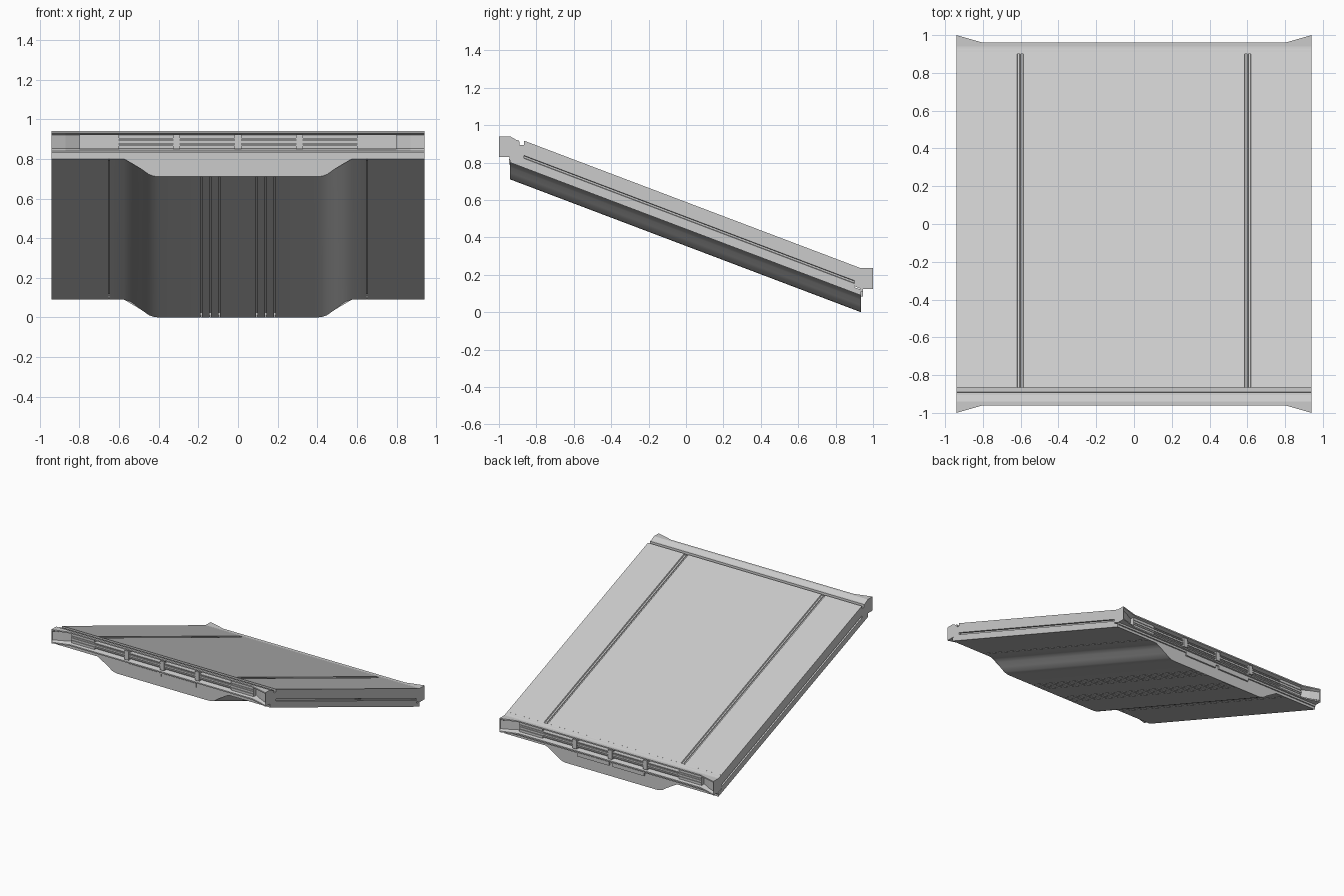
import bpy, bmesh

if "Cube" in bpy.data.objects:
    bpy.data.objects.remove(bpy.data.objects["Cube"])

SLOPE = 0.71 / 1.875


def make(name, rings, smooth=False):
    """Skin a list of closed rings and cap both ends."""
    bm = bmesh.new()
    rows = [[bm.verts.new(p) for p in r] for r in rings]
    n = len(rows[0])
    for a, b in zip(rows, rows[1:]):
        for i in range(n):
            j = (i + 1) % n
            bm.faces.new((a[i], a[j], b[j], b[i]))
    ends = [bm.faces.new(rows[0]), bm.faces.new(rows[-1][::-1])]
    bmesh.ops.triangulate(bm, faces=ends)
    bmesh.ops.recalc_face_normals(bm, faces=bm.faces[:])
    me = bpy.data.meshes.new(name)
    bm.to_mesh(me)
    bm.free()
    ob = bpy.data.objects.new(name, me)
    bpy.context.collection.objects.link(ob)
    if smooth:
        bpy.context.view_layer.objects.active = ob
        ob.select_set(True)
        bpy.ops.object.shade_smooth_by_angle(angle=0.5)
        ob.select_set(False)
    return ob


def sloped(name, half, y0, y1, smooth=False):
    """Mirror a half section in x and run it down the slope."""
    prof = half + [(-x, z) for x, z in reversed(half)]
    rings = [[(x, y, z + 0.71 - SLOPE * (y + 0.94)) for x, z in prof] for y in (y0, y1)]
    return make(name, rings, smooth)


def box(name, x0, x1, y0, y1, z0, z1):
    y0, y1 = min(y0, y1), max(y0, y1)
    return make(name, [[(x, y0, z0), (x, y1, z0), (x, y1, z1), (x, y0, z1)] for x in (x0, x1)])


def slot(x, z, w=0.003, d=0.025):
    return [(x - w, z), (x - w, z + d), (x + w, z + d), (x + w, z)]


# underside hull with swollen belly and panel slots
hull = []
for sx in (0.095, 0.14, 0.185):
    hull += slot(sx, 0)
hull += [(0.40, 0), (0.425, 0.003), (0.45, 0.012), (0.485, 0.037),
         (0.52, 0.065), (0.545, 0.081), (0.575, 0.09)]
hull += slot(0.65, 0.09) + [(0.94, 0.09), (0.94, 0.12)]
sloped("lower_hull", hull, -0.94, 0.935, True)

# deck slab with side grooves and two channels on top
deck = [(0.94, 0.12), (0.94, 0.14), (0.93, 0.143), (0.93, 0.153), (0.94, 0.156), (0.94, 0.235),
        (0.62, 0.235), (0.617, 0.225), (0.606, 0.225), (0.604, 0.231), (0.600, 0.231),
        (0.598, 0.225), (0.588, 0.225), (0.585, 0.235)]
sloped("deck_slab", deck, -0.865, 0.90)


def end_cap(label, s, dz, inner):
    """Flared coupling frame with slats; s is the side it faces."""
    rings = []
    for x, lip, web in ((-0.94, 1.0, 0.985), (-0.87, 0.98, 0.955), (-0.80, 0.96, 0.915),
                        (0.80, 0.96, 0.915), (0.87, 0.98, 0.955), (0.94, 1.0, 0.985)):
        face = [(0.94, 0.94), (lip, 0.94), (lip, 0.93), (web, 0.92),
                (web, 0.852), (lip, 0.84), (lip, 0.83), (0.935, 0.83)]
        rings.append([(x, s * y, z + dz) for y, z in inner + face])
    make(label + "_end_frame", rings)
    # slats across the recess
    for z, t in ((0.868, 0.004), (0.885, 0.007), (0.902, 0.004)):
        box(label + "_slat", -0.80, 0.80, s * 0.91, s * 0.95, z - t + dz, z + t + dz)
    # spacer blocks and outer infill panels
    for x in (-0.31, 0, 0.31):
        box(label + "_spacer", x - 0.018, x + 0.018, s * 0.91, s * 0.956, 0.85 + dz, 0.922 + dz)
    for m in (-1, 1):
        a, b = sorted((m * 0.60, m * 0.80))
        box(label + "_infill", a, b, s * 0.91, s * 0.945, 0.85 + dz, 0.922 + dz)
        # shallow plates on the end wall below
        a, b = sorted((m * 0.015, m * 0.295))
        box(label + "_wall_plate", a, b, s * 0.925, s * 0.947, 0.79 + dz, 0.82 + dz)
    # drip lip under the frame
    box(label + "_drip_lip", -0.935, 0.935, s * 0.925, s * 0.945, 0.815 + dz, 0.83 + dz)


# high front end has a stepped gutter behind the frame, low back end sits flush
end_cap("front", -1, 0,
        [(0.865, 0.79), (0.865, 0.895), (0.89, 0.895), (0.892, 0.918), (0.905, 0.92)])
end_cap("back", 1, -0.705,
        [(0.90, 0.845), (0.90, 0.953), (0.91, 0.949), (0.92, 0.946), (0.93, 0.942)])
